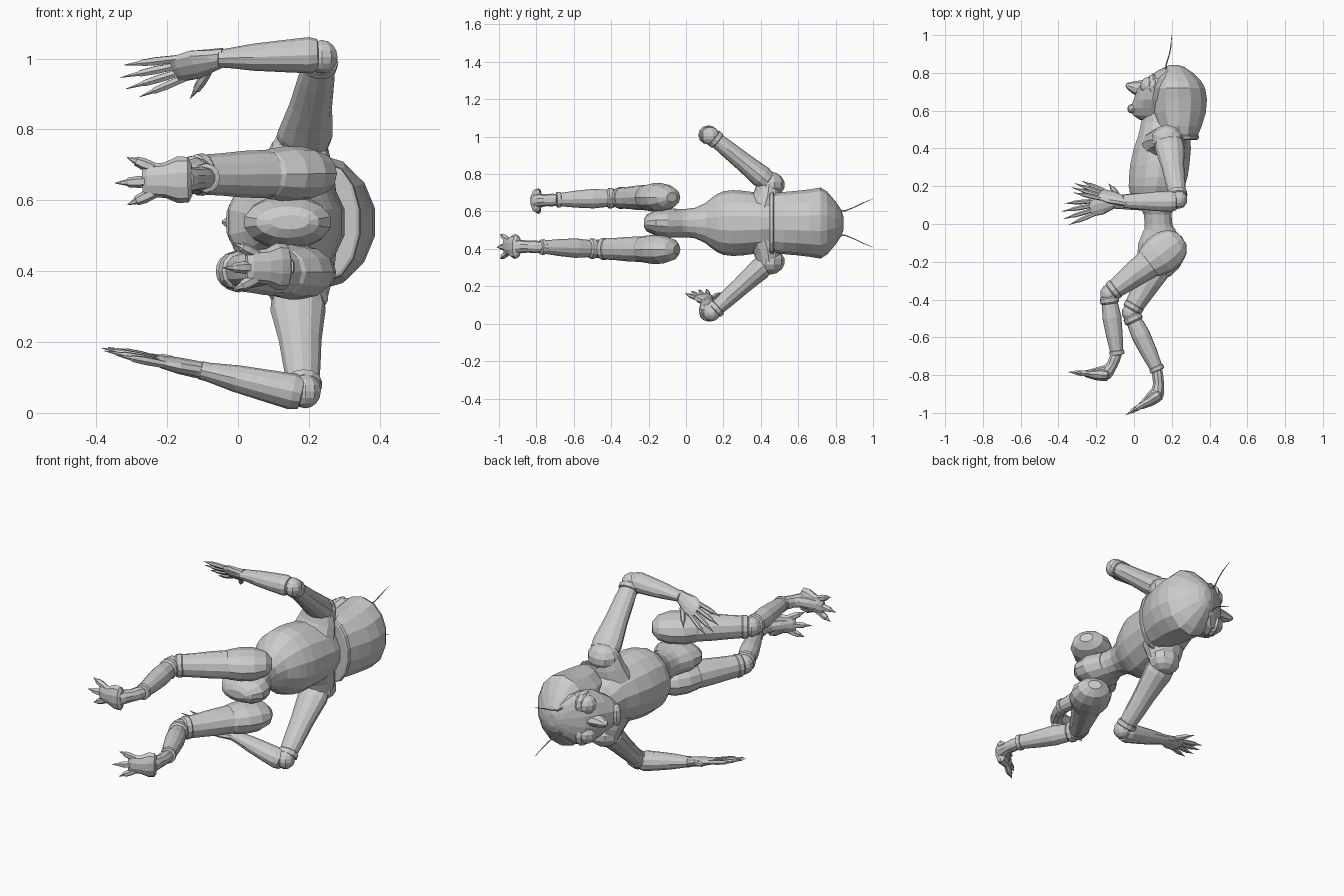
import bpy, bmesh, math
from mathutils import Vector as V

MID = 0.538  # symmetry plane height: the figure lies on its side, head at +y


def loft(name, secs, ref=(0, 0, 1), n=12, axis=None):
    """Closed skin through elliptical sections (centre, half-size along ref, half-size across)."""
    bm = bmesh.new()
    pts = [V(s[0]) for s in secs]
    rings = []
    for i, (c, a, b) in enumerate(secs):
        t = V(axis) if axis else pts[min(i + 1, len(pts) - 1)] - pts[max(i - 1, 0)]
        t.normalize()
        u = V(ref) - t * t.dot(V(ref))
        u.normalize()
        w = t.cross(u)
        rings.append([bm.verts.new(pts[i] + u * a * math.cos(k * math.tau / n)
                                   + w * b * math.sin(k * math.tau / n)) for k in range(n)])
    for r, s in zip(rings, rings[1:]):
        for k in range(n):
            bm.faces.new((r[k], r[(k + 1) % n], s[(k + 1) % n], s[k]))
    bm.faces.new(rings[0][::-1])
    bm.faces.new(rings[-1])
    bmesh.ops.recalc_face_normals(bm, faces=bm.faces)
    me = bpy.data.meshes.new(name)
    bm.to_mesh(me)
    bm.free()
    ob = bpy.data.objects.new(name, me)
    bpy.context.collection.objects.link(ob)
    return ob


def ball(name, c, size, seg=12, rings=8):
    bpy.ops.mesh.primitive_uv_sphere_add(segments=seg, ring_count=rings, location=c)
    ob = bpy.context.object
    ob.name = name
    ob.scale = size
    return ob


def limb(name, a, b, prof, ref):
    """Straight limb from a to b; profile rows are (t, half-size along ref, half-size across)."""
    a, b = V(a), V(b)
    return loft(name, [(a.lerp(b, t), p, q) for t, p, q in prof], ref)


def claw(name, a, d, length, r, ref):
    a, d = V(a), V(d).normalized()
    loft(name, [(a, r * .9, r * .9), (a + d * length * .4, r, r), (a + d * length * .66, r * .8, r * .8),
                (a + d * length * .7, r * .55, r * .55), (a + d * length, .001, .001)], ref, 6)


def along_y(name, rows, z=MID, n=14):
    """Loft along y from rows (y, x min, x max, half-height in z)."""
    return loft(name, [((((x0 + x1) / 2), y, z), h, (x1 - x0) / 2) for y, x0, x1, h in rows],
                n=n, axis=(0, 1, 0))


def hand(name, wrist, d, side, thumb):
    w, d, s = V(wrist), V(d).normalized(), V(side)
    s = (s - d * s.dot(d)).normalized()
    loft(name + "_palm", [(w - d * .02, .027, .024), (w + d * .02, .036, .024),
                          (w + d * .07, .05, .022), (w + d * .12, .046, .016),
                          (w + d * .135, .036, .01)], s, 10)
    for i, l in enumerate((.15, .175, .175, .15)):
        k = (i - 1.5) / 1.5
        claw(f"{name}_finger_{i}", w + d * .115 + s * k * .035, d + s * k * .16, l, .0125, s)
    claw(name + "_thumb", w + d * .045 + s * thumb * .035, d * .75 + s * thumb * .65, .11, .014, d.cross(s))


def foot(name, shin, ankle, heel, toe):
    a, h, t = V(ankle), V(heel), V(toe)
    d = (t - h).normalized()
    up = (a - h).normalized()
    z = V((0, 0, 1))
    loft(name + "_ankle", [(V(shin), .03, .028), (V(shin).lerp(a, .5), .034, .031), (a, .032, .03),
                           (a.lerp(h, .6), .036, .036), (h, .04, .036)], z, 10)
    loft(name + "_sole", [(h - d * .025, .045, .015), (h - d * .015, .064, .03), (h + d * .015, .066, .034),
                          (h + d * .05 - up * .002, .05, .03), (h + d * .1, .046, .02),
                          (h + d * .115, .036, .01)], z, 10)
    # instep slope from ankle down to the toes
    loft(name + "_instep", [(a.lerp(h, .45), .03, .03), (a.lerp(h, .75) + d * .05, .035, .024),
                            (h + d * .11, .03, .012)], z, 10)
    for i, k in enumerate((-1, -.05, 1)):
        claw(f"{name}_toe_{i}", h + d * .08 + z * k * .034, d + z * k * .42,
             .115 - .03 * abs(k), .017, z)


# Torso, waist and pelvis
along_y("torso", [(.085, .035, .2, .092), (.125, .01, .23, .125), (.165, -.025, .255, .155),
                  (.2, -.032, .272, .17), (.25, -.03, .288, .176), (.31, -.025, .297, .172),
                  (.4, -.005, .305, .16), (.47, .02, .3, .14), (.54, .035, .27, .1), (.6, .045, .23, .085)])
along_y("waist", [(-.06, .05, .225, .076), (0, .055, .205, .076), (.05, .05, .2, .082), (.11, .02, .22, .11)])
along_y("pelvis", [(-.225, .09, .2, .02), (-.21, .05, .23, .045), (-.16, .015, .265, .07),
                   (-.1, .02, .26, .08), (-.02, .055, .215, .074)])

# Helmet-like back of head with a rim, widest near the crown
along_y("head_shell", [(.46, .15, .337, .155), (.52, .11, .362, .166), (.59, .085, .384, .172),
                       (.66, .08, .39, .18), (.72, .085, .38, .19), (.755, .1, .36, .168),
                       (.8, .125, .315, .115), (.83, .16, .27, .07), (.842, .19, .235, .035)], n=14)
along_y("head_rim", [(.446, .17, .335, .157), (.45, .16, .344, .165), (.466, .155, .348, .168), (.47, .18, .34, .16)])

# Face
along_y("face", [(.55, .03, .2, .05), (.575, -.008, .2, .075), (.615, -.02, .2, .1), (.66, -.004, .2, .128),
                 (.72, .02, .2, .145), (.77, .06, .2, .135), (.81, .12, .22, .09), (.835, .17, .22, .04)])
loft("nose", [((.08, .715, MID), .035, .055), ((.0, .722, MID), .028, .034),
              ((-.028, .732, MID), .018, .02), ((-.042, .74, MID), .006, .008)], n=8)
ball("mouth", (-.012, .61, MID), (.024, .025, .06), 10, 6)
for s in (-1, 1):
    ball("eye", (.082, .73, MID + s * .078), (.052, .052, .052), 10, 7)
    ball("eye_rim", (.1, .73, MID + s * .08), (.035, .066, .066), 10, 6)

# Antennae
for s in (-1, 1):
    loft("antenna", [((.155, .72, MID + s * .06), .006, .006), ((.165, .79, MID + s * .07), .006, .006),
                     ((.172, .85, MID + s * .065), .004, .004), ((.188, .9, MID + s * .085), .003, .003),
                     ((.195, .94, MID + s * .105), .003, .003), ((.2, 1.0, MID + s * .13), .001, .001)],
         (1, 0, 0), 6)

# Shoulders
for s in (-1, 1):
    ball("shoulder", (.175, .45, MID + s * .205), (.085, .078, .07), 10, 7)
    loft("shoulder_bridge", [((.16, .42, MID + s * .09), .12, .09), ((.17, .44, MID + s * .16), .1, .075),
                             ((.175, .445, MID + s * .22), .078, .064)], (1, 0, 0))

# Arms: shoulder, elbow, wrist, hand direction, hand spread direction
arms = (("upper", (.185, .43, .765), (.232, .14, 1.0), (-.055, .12, 1.0), (-.27, .085, -.07), (0, -.6, .8)),
        ("lower", (.168, .42, .315), (.185, .145, .065), (-.105, .115, .12), (-.28, -.07, .06), (0, -1, -.15)))
for n, sh, el, wr, hd, sp in arms:
    x = (1, 0, 0)
    up = 1 if n == "upper" else -1
    limb(n + "_arm", sh, el, [(-.03, .055, .04), (.0, .075, .055), (.1, .078, .06), (.25, .07, .055),
                              (.45, .06, .05), (.75, .052, .045), (.93, .045, .04), (.97, .035, .03)], x)
    ball(n + "_elbow", V(el) + V((.005, -.01, up * .004)), (.046, .05, .048), 10, 8)
    limb(n + "_elbow_band", sh, el, [(.9, .05, .044), (.91, .053, .048), (.97, .053, .048), (.98, .048, .042)], x)
    o = V((-.01, -.02, up * .01))
    limb(n + "_forearm", V(el) + o, wr, [(-.02, .03, .035), (-.01, .045, .046), (.08, .051, .055),
                                         (.35, .045, .052), (.65, .038, .044), (.92, .027, .036),
                                         (1, .026, .034), (1.01, .02, .024)], (0, 0, 1))
    hand(n + "_hand", wr, hd, sp, -1)

# Legs: hip, knee, shin end, ankle, heel, toe
legs = (("upper", (.17, -.14, .675), (-.135, -.37, .672), (-.09, -.685, .663), (-.115, -.745, .66),
         (-.155, -.8, .658), (-.33, -.785, .653)),
        ("lower", (.17, -.14, .397), (-.02, -.47, .4), (.122, -.77, .41), (.13, -.845, .412),
         (.122, -.912, .413), (.0, -.985, .413)))
for n, hip, kn, sh, an, he, to in legs:
    z = (0, 0, 1)
    hip, kn, sh = V(hip), V(kn), V(sh)
    limb(n + "_hip", hip, kn, [(-.28, .025, .035), (-.2, .058, .08), (-.05, .076, .105), (.12, .078, .106),
                               (.28, .07, .088), (.36, .05, .065)], z)
    limb(n + "_thigh", hip, kn, [(.15, .06, .075), (.3, .068, .08), (.5, .066, .07), (.7, .06, .06),
                                 (.9, .056, .05), (.93, .04, .04)], z)
    limb(n + "_thigh_cuff", hip, kn, [(.86, .054, .05), (.88, .06, .055), (.94, .058, .053), (.96, .05, .046)], z)
    ball(n + "_knee", kn, (.045, .05, .05), 10, 8)
    limb(n + "_knee_band", kn, sh, [(.04, .045, .042), (.07, .054, .05), (.14, .054, .05), (.17, .045, .042)], z)
    limb(n + "_shin", kn, sh, [(.08, .04, .038), (.2, .047, .044), (.4, .052, .05), (.7, .045, .044),
                               (.92, .037, .036), (1, .035, .034), (1.03, .025, .025)], z)
    limb(n + "_ankle_band", kn, sh, [(.95, .035, .034), (.96, .042, .04), (1.02, .041, .039), (1.03, .03, .03)], z)
    foot(n + "_foot", sh, an, he, to)
